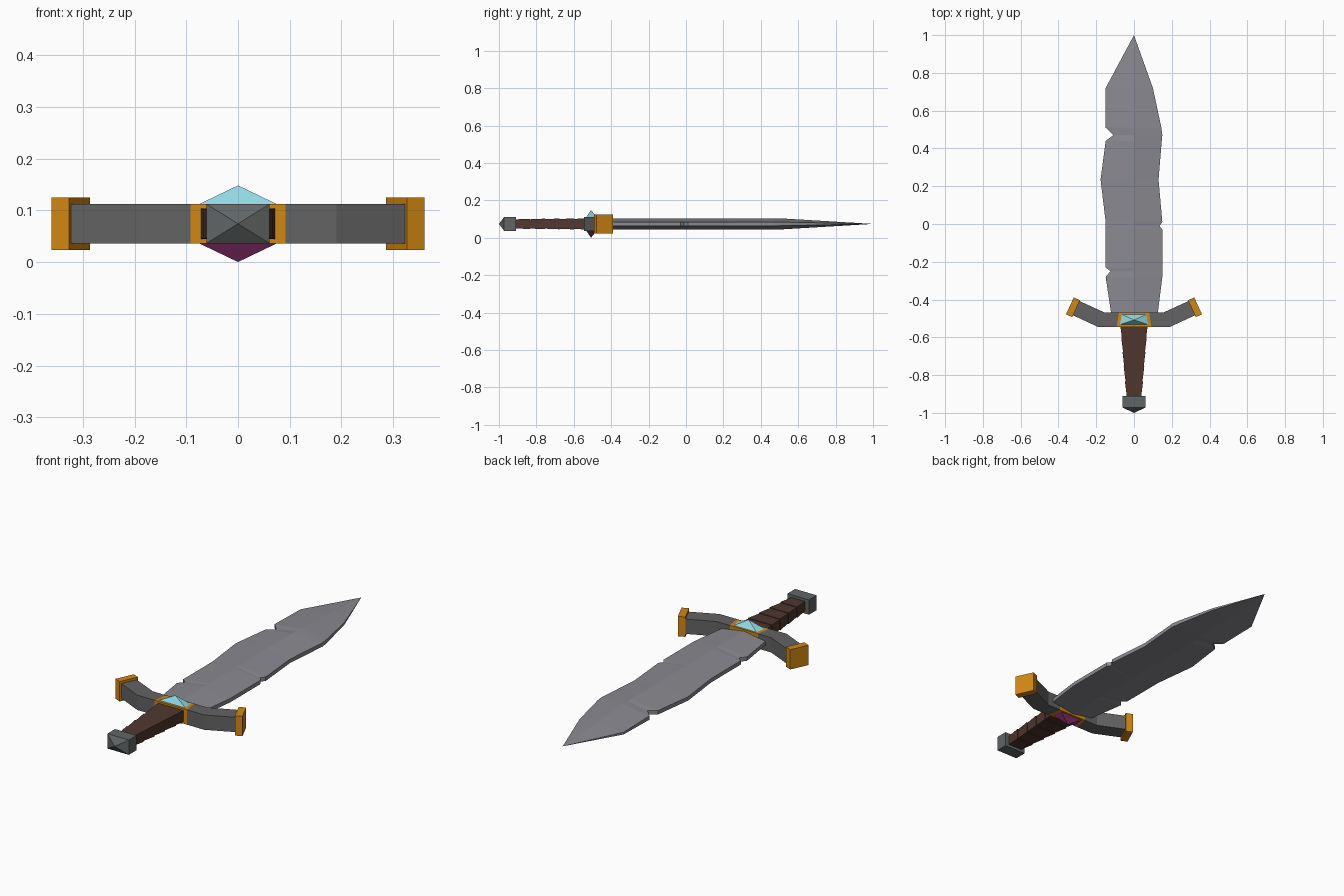
import bpy, bmesh

if "Cube" in bpy.data.objects:
    bpy.data.objects.remove(bpy.data.objects["Cube"])

C = 0.074          # height of the sword's middle plane
GUARD_H = 0.038    # half thickness of the guard


def material(name, rgb):
    m = bpy.data.materials.new(name)
    m.diffuse_color = (*rgb, 1)
    m.use_nodes = True
    m.node_tree.nodes["Principled BSDF"].inputs["Base Color"].default_value = m.diffuse_color
    return m


STEEL = material("blade steel", (0.25, 0.25, 0.28))
IRON = material("dark iron", (0.125, 0.125, 0.125))
POMMEL = material("pommel iron", (0.12, 0.13, 0.13))
GOLD = material("gold", (0.65, 0.245, 0.006))
LEATHER = material("brown leather", (0.08, 0.038, 0.028))
CYAN = material("cyan gem", (0.29, 0.70, 0.78))
PURPLE = material("purple gem", (0.27, 0.03, 0.16))


def loft(name, rings, mat, mirror=False):
    """Skin closed rings of points; a ring with one point is an apex."""
    bm = bmesh.new()
    rows = [[bm.verts.new(p) for p in ring] for ring in rings]
    for a, b in zip(rows, rows[1:]):
        n = max(len(a), len(b))
        for i in range(n):
            j = (i + 1) % n
            if len(b) == 1:
                bm.faces.new((a[i], a[j], b[0]))
            else:
                bm.faces.new((a[i], a[j], b[j], b[i]))
    for end in (rows[0], rows[-1]):
        if len(end) > 2:
            bm.faces.new(end)
    bmesh.ops.recalc_face_normals(bm, faces=bm.faces)
    me = bpy.data.meshes.new(name)
    bm.to_mesh(me)
    bm.free()
    me.materials.append(mat)
    ob = bpy.data.objects.new(name, me)
    bpy.context.collection.objects.link(ob)
    if mirror:
        ob.modifiers.new("mirror", 'MIRROR').use_mirror_merge = False
    return ob


def plate(name, outline, half, mat, mirror=False):
    """Outline in x, y given thickness about the middle plane."""
    return loft(name, [[(x, y, C + s * half) for x, y in outline] for s in (-1, 1)], mat, mirror)


def box_ring(y, w, h):
    return [(-w, y, C - h), (w, y, C - h), (w, y, C + h), (-w, y, C + h)]


# Blade: rows of y, left edge, right edge, with a central ridge and chipped edges
rows = [(-0.48, -0.12, 0.125), (-0.28, -0.15, 0.15), (-0.25, -0.125, 0.15),
        (-0.23, -0.15, 0.15), (-0.03, -0.15, 0.15), (-0.01, -0.15, 0.135),
        (0.01, -0.15, 0.15), (0.235, -0.177, 0.13), (0.44, -0.15, 0.147),
        (0.47, -0.11, 0.15), (0.51, -0.15, 0.145), (0.72, -0.15, 0.10)]
rings = []
for y, left, right in rows:
    k = min(1, (1 - y) / 0.5)
    r, e = 0.03 * k, 0.01 * k
    rings.append([(left, y, C - e), (0, y, C - r), (right, y, C - e),
                  (right, y, C + e), (0, y, C + r), (left, y, C + e)])
rings.append([(0, 1, C)])
loft("blade", rings, STEEL)

# Guard: gold centre, bent iron arms, gold end caps
plate("guard_centre", [(-0.092, -0.545), (0.092, -0.545), (0.08, -0.469), (-0.08, -0.469)],
      GUARD_H, GOLD)
plate("guard_arms", [(0.092, -0.545), (0.19, -0.545), (0.33, -0.48), (0.297, -0.404),
                     (0.155, -0.469), (0.08, -0.469)], GUARD_H, IRON, True)
plate("guard_caps", [(0.327, -0.493), (0.36, -0.478), (0.319, -0.389), (0.286, -0.403)],
      0.051, GOLD, True)

# Gems: a pyramid on each face of the guard
for name, s, mat in (("upper_gem", 1, CYAN), ("lower_gem", -1, PURPLE)):
    base = [(-0.077, -0.533), (0.077, -0.533), (0.066, -0.478), (-0.066, -0.478)]
    loft(name, [[(x, y, C + s * (GUARD_H - 0.001)) for x, y in base],
                [(0, -0.508, C + s * 0.074)]], mat)

# Grip: tapering leather wraps, each flaring slightly toward the guard
stops = [-0.535, -0.60, -0.677, -0.755, -0.833, -0.915]
rings = []
for a, b in zip(stops, stops[1:]):
    for y, flare in ((a, 0.002), (b, -0.001)):
        t = (y - stops[0]) / (stops[-1] - stops[0])
        rings.append(box_ring(y, 0.071 - 0.032 * t + flare, 0.028 - 0.003 * t + flare))
loft("grip", rings, LEATHER)

# Pommel: block with a pyramid end
loft("pommel", [box_ring(-0.91, 0.061, GUARD_H), box_ring(-0.972, 0.061, GUARD_H),
                [(0, -1, C)]], POMMEL)
